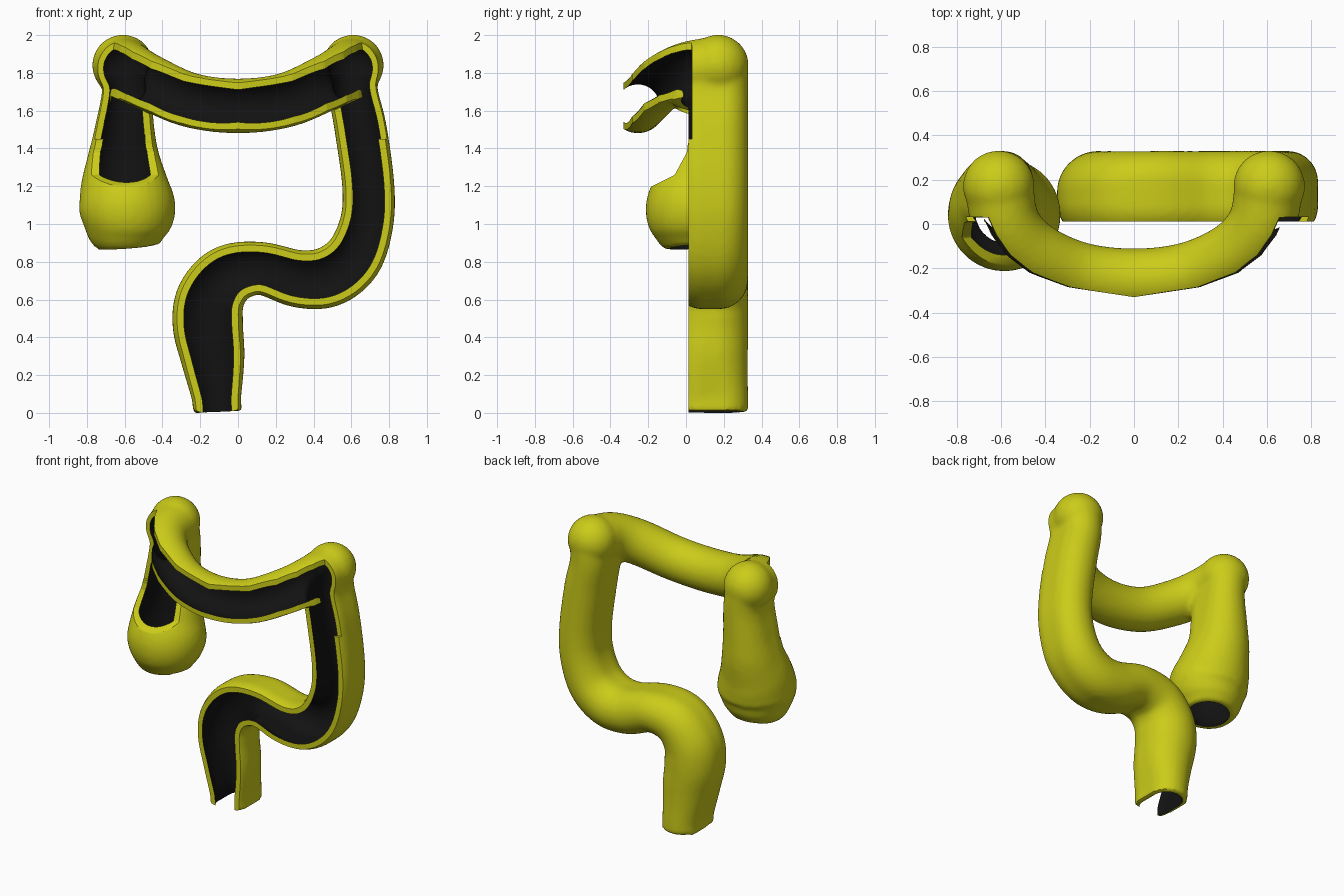
import bpy, bmesh, math
from mathutils import Vector

if "Cube" in bpy.data.objects:
    bpy.data.objects.remove(bpy.data.objects["Cube"])


def material(name, color):
    m = bpy.data.materials.new(name)
    m.diffuse_color = color
    m.use_nodes = True
    m.node_tree.nodes["Principled BSDF"].inputs["Base Color"].default_value = m.diffuse_color
    return m


YELLOW = material("outer_wall", (0.6, 0.6, 0.01, 1))
BLACK = material("inner_lining", (0.006, 0.006, 0.006, 1))


def catmull(pts, steps=7):
    p = [[2 * a - b for a, b in zip(pts[0], pts[1])]] + list(pts)
    p.append([2 * a - b for a, b in zip(pts[-1], pts[-2])])
    out = []
    for i in range(1, len(p) - 2):
        for k in range(steps):
            t = k / steps
            out.append([0.5 * (2 * b + (c - a) * t + (2 * a - 5 * b + 4 * c - d) * t * t
                               + (3 * b - a - 3 * c + d) * t ** 3)
                        for a, b, c, d in zip(*p[i - 1:i + 3])])
    return out + [list(pts[-1])]


def sweep(bm, pts, ref, inset, seg=32):
    """Closed tube along (x, y, z, radius, forward stretch) points."""
    path = catmull(pts)
    ref = Vector(ref)
    rings = []
    for i, (x, y, z, r, e) in enumerate(path):
        a, b = path[max(i - 1, 0)], path[min(i + 1, len(path) - 1)]
        t = (Vector(b[:3]) - Vector(a[:3])).normalized()
        n = t.cross(ref).normalized()
        v = n.cross(t).normalized()
        ring = []
        for k in range(seg):
            w = 2 * math.pi * (k + 0.5) / seg
            s = (r - inset) * math.sin(w) - (e if math.sin(w) < 0 else 0)
            ring.append(bm.verts.new(Vector((x, y, z)) + n * (r - inset) * math.cos(w) + v * s))
        rings.append(ring)
    faces = [bm.faces.new(rings[0]), bm.faces.new(rings[-1])]
    for q, s in zip(rings, rings[1:]):
        for k in range(seg):
            j = (k + 1) % seg
            faces.append(bm.faces.new((q[k], q[j], s[j], s[k])))
    bmesh.ops.recalc_face_normals(bm, faces=faces)


def finish(bm, name, index):
    me = bpy.data.meshes.new(name)
    bm.to_mesh(me)
    bm.free()
    ob = bpy.data.objects.new(name, me)
    bpy.context.collection.objects.link(ob)
    me.materials.append(YELLOW)
    me.materials.append(BLACK)
    for f in me.polygons:
        f.material_index = index
    return ob


def apply(ob, kind, **props):
    bpy.context.view_layer.objects.active = ob
    m = ob.modifiers.new(kind, kind)
    for k, v in props.items():
        setattr(m, k, v)
    bpy.ops.object.modifier_apply(modifier=m.name)


def prism(name, low, high):
    bm = bmesh.new()
    a = [bm.verts.new(p) for p in low]
    b = [bm.verts.new(p) for p in high]
    bm.faces.new(a)
    bm.faces.new(b)
    for k in range(len(a)):
        j = (k + 1) % len(a)
        bm.faces.new((a[k], a[j], b[j], b[k]))
    bmesh.ops.recalc_face_normals(bm, faces=bm.faces[:])
    return finish(bm, name, 0)


def back_point(x, z, r):
    return (x, 0.33 - r, z, r, max(0, 0.32 - 1.5 * r))


# Descending limb, S-bend and lower end
DESCENDING = [back_point(*p) for p in [
    (.61, 1.85, .13), (.61, 1.7, .13), (.65, 1.5, .138), (.69, 1.2, .138), (.68, 1.0, .142),
    (.61, .82, .155), (.48, .72, .16), (.32, .71, .152), (.12, .765, .14), (-.05, .73, .16),
    (-.145, .61, .18), (-.16, .47, .187), (-.135, .3, .17), (-.115, .1, .132), (-.11, .005, .13)]]
# Ascending limb with the wide pouch
ASCENDING = [back_point(*p) for p in [
    (-.61, 1.85, .13), (-.59, 1.7, .13), (-.6, 1.5, .157), (-.605, 1.35, .19)]] + [
    (-.6, .08, 1.2, .235, 0), (-.585, .04, 1.07, .255, 0), (-.585, .045, .95, .215, 0),
    (-.58, .05, .88, .165, 0)]
# Cross limb that swings forward
HALF = [(-.61, .17, 1.84, .155, 0), (-.575, 0, 1.81, .152, 0), (-.46, -.13, 1.745, .148, 0),
        (-.25, -.225, 1.655, .145, 0)]
CROSS = HALF + [(0, -.255, 1.625, .145, 0)] + [(-p[0],) + p[1:] for p in HALF[::-1]]


def colon_solid(name, inset, index):
    bm = bmesh.new()
    for pts in (DESCENDING, ASCENDING):
        pts = list(pts)
        if inset:  # the cavity runs out through the open end
            x, y, z, r, e = pts[-1]
            pts.append((x, y, z - .08, r, e))
        sweep(bm, pts, (0, 1, 0), inset)
    sweep(bm, CROSS, (0, 0, 1), inset)
    for s in (-1, 1):
        ball = bmesh.ops.create_uvsphere(bm, u_segments=32, v_segments=20, radius=.162 - inset)
        bmesh.ops.translate(bm, verts=ball["verts"], vec=(s * .61, .17, 1.84))
    ob = finish(bm, name, index)
    apply(ob, "REMESH", mode="VOXEL", voxel_size=.016)
    apply(ob, "SMOOTH", factor=.5, iterations=5)
    for f in ob.data.polygons:
        f.material_index = index
    return ob


colon = colon_solid("colon", 0, 0)
cavity = colon_solid("colon_cavity", .03, 1)

# Cutters that open the front
right = [(-.5, -.1), (1, -.1), (1, 1.72), (.7, 1.69), (.44, 1.57), (.44, 1.45),
         (-.3, 1.45), (-.3, .86), (-.5, .86)]
left = [(-.7, 1.18), (-.22, 1.18), (-.06, 1.26), (.005, 1.38), (.015, 1.47), (-.7, 1.47)]
upper_left = [(-.44, 1.43), (-.44, 1.57), (-.7, 1.69), (-1, 1.72), (-1, 1.43)]
edge = [(-1.2, .04), (-.7, .03), (-.66, -.05), (-.59, -.14), (-.48, -.22), (-.3, -.285)]
edge = edge + [(0, -.33)] + [(-x, y) for x, y in edge[::-1]] + [(1.2, -.8), (-1.2, -.8)]


def front_cut(name, outline):
    return prism(name, [(x, -.7, z) for x, z in outline], [(x, .012, z) for x, z in outline])


cutters = [
    cavity,
    front_cut("cut_right", right),
    front_cut("cut_upper_left", upper_left),
    prism("cut_left", [(-1, y, z) for y, z in left], [(-.3, y, z) for y, z in left]),
    prism("cut_cross", [(x, y, 1.45) for x, y in edge], [(x * .92, y, 2.1) for x, y in edge]),
]
for c in cutters:
    apply(colon, "BOOLEAN", operation="DIFFERENCE", solver="EXACT", object=c)
for c in cutters:
    bpy.data.objects.remove(c)

bpy.ops.object.select_all(action="DESELECT")
colon.select_set(True)
bpy.context.view_layer.objects.active = colon
bpy.ops.object.shade_smooth_by_angle(angle=math.radians(40))
